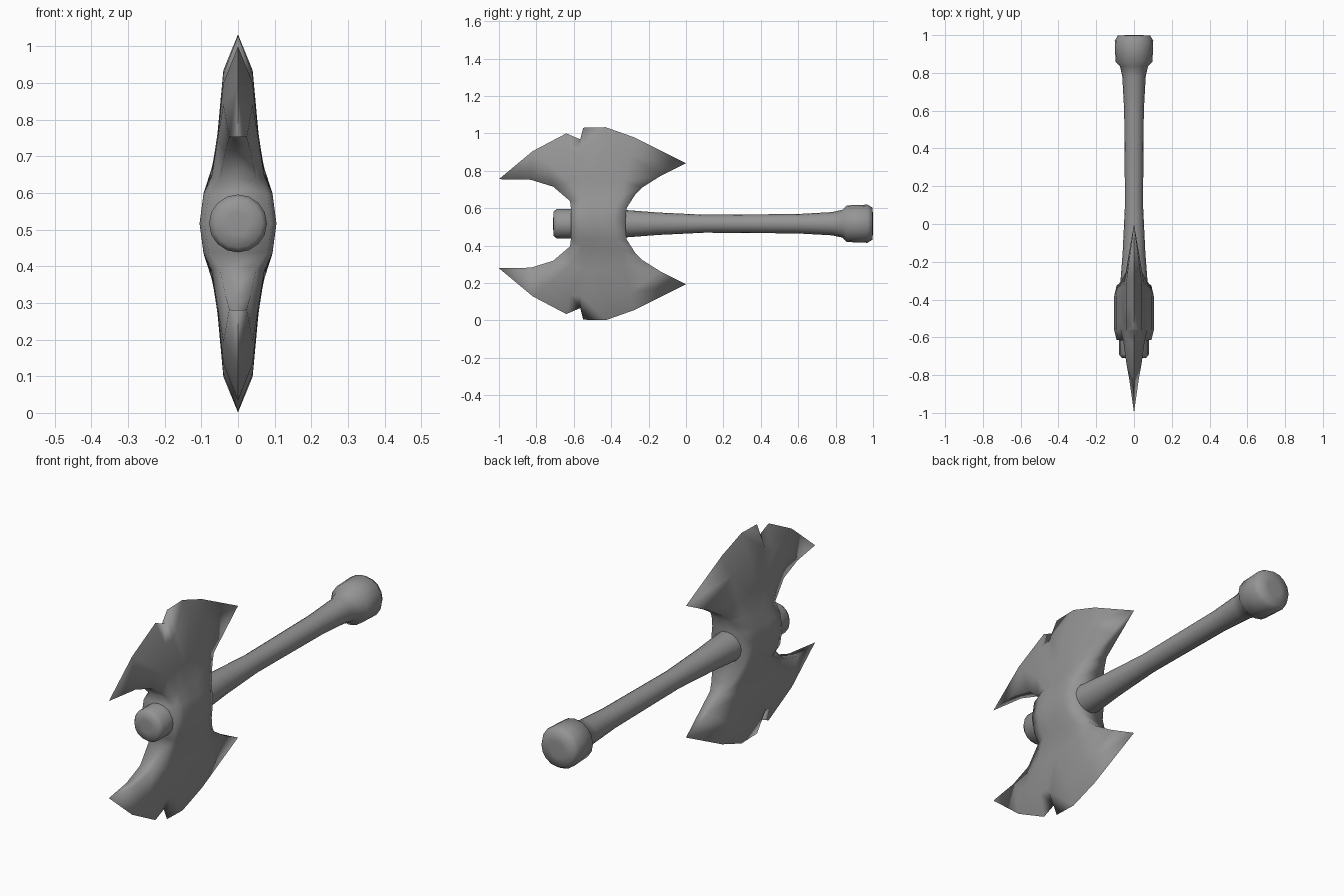
import bpy, bmesh, math

if "Cube" in bpy.data.objects:
    bpy.data.objects.remove(bpy.data.objects["Cube"])

C = 0.517  # height of the handle axis

steel = bpy.data.materials.new("dark_grey")
steel.diffuse_color = (0.3, 0.3, 0.3, 1)
steel.use_nodes = True
steel.node_tree.nodes["Principled BSDF"].inputs["Base Color"].default_value = steel.diffuse_color


def finish(name, bm, angle):
    bmesh.ops.recalc_face_normals(bm, faces=bm.faces)
    me = bpy.data.meshes.new(name)
    bm.to_mesh(me)
    bm.free()
    me.materials.append(steel)
    ob = bpy.data.objects.new(name, me)
    bpy.context.collection.objects.link(ob)
    bpy.ops.object.select_all(action='DESELECT')
    bpy.context.view_layer.objects.active = ob
    ob.select_set(True)
    bpy.ops.object.shade_smooth_by_angle(angle=math.radians(angle))


def lathe(name, profile, sides=16):
    """Revolve (y, radius) points about the handle axis."""
    bm = bmesh.new()
    rings = []
    for y, r in profile:
        rings.append([bm.verts.new((r * math.cos(2 * math.pi * i / sides), y,
                                    C + r * math.sin(2 * math.pi * i / sides)))
                      for i in range(sides)])
    for a, b in zip(rings, rings[1:]):
        for i in range(sides):
            j = (i + 1) % sides
            bm.faces.new((a[i], a[j], b[j], b[i]))
    bm.faces.new(rings[0])
    bm.faces.new(rings[-1])
    finish(name, bm, 100)


# Handle with flared pommel, passing through the head
lathe("handle", [(-0.71, 0.03), (-0.708, 0.066), (-0.69, 0.079), (-0.6, 0.079),
                 (-0.32, 0.073), (-0.15, 0.060), (0.1, 0.048), (0.25, 0.049),
                 (0.6, 0.052), (0.78, 0.062), (0.835, 0.074), (0.86, 0.098),
                 (0.97, 0.102), (0.997, 0.086), (1.0, 0.04)])


# Double-bitted head: rows of (y, z) from the socket out to the cutting edge
def straight(y0, z0, y1, z1, bulge):
    ts = [0, 0.18, 0.36, 0.44, 0.48, 0.6, 0.8, 1]
    return [(y0 + (y1 - y0) * t, z0 + (z1 - z0) * t + bulge * 4 * t * (1 - t))
            for t in ts]


# each row: half thickness, end thickness, points
rows = [
    (0.105, 0.092, straight(-0.615, 0.517, -0.325, 0.517, 0)),
    (0.094, 0.080, straight(-0.615, 0.597, -0.318, 0.60, 0)),
    (0.072, 0.050, straight(-0.62, 0.638, -0.27, 0.675, 0.0)),
    (0.056, 0.034, straight(-0.71, 0.715, -0.235, 0.71, 0.05)),
    (0.040, 0.024, [(-0.83, 0.752), (-0.74, 0.84), (-0.62, 0.90), (-0.565, 0.90),
                    (-0.54, 0.925), (-0.43, 0.935), (-0.30, 0.885), (-0.14, 0.77)]),
    (0.0, 0.0, [(-1, 0.755), (-0.82, 0.905), (-0.64, 1.0), (-0.565, 0.968),
                (-0.55, 1.03), (-0.43, 1.033), (-0.28, 0.98), (0, 0.84)]),
]

bm = bmesh.new()
for flip in (1, -1):
    skins = []
    for side in (1, -1):
        grid = []
        for half, end, pts in rows:
            grid.append([bm.verts.new((side * (end if i in (0, 7) else half), y,
                                       C + flip * (z - C)))
                         for i, (y, z) in enumerate(pts)])
        for a, b in zip(grid, grid[1:]):
            for i in range(7):
                bm.faces.new((a[i], a[i + 1], b[i + 1], b[i]))
        skins.append(grid)
    # concave walls joining both skins
    for k in range(5):
        for i in (0, 7):
            bm.faces.new((skins[0][k][i], skins[0][k + 1][i],
                          skins[1][k + 1][i], skins[1][k][i]))
bmesh.ops.remove_doubles(bm, verts=bm.verts, dist=0.0005)
finish("axe_head", bm, 100)
